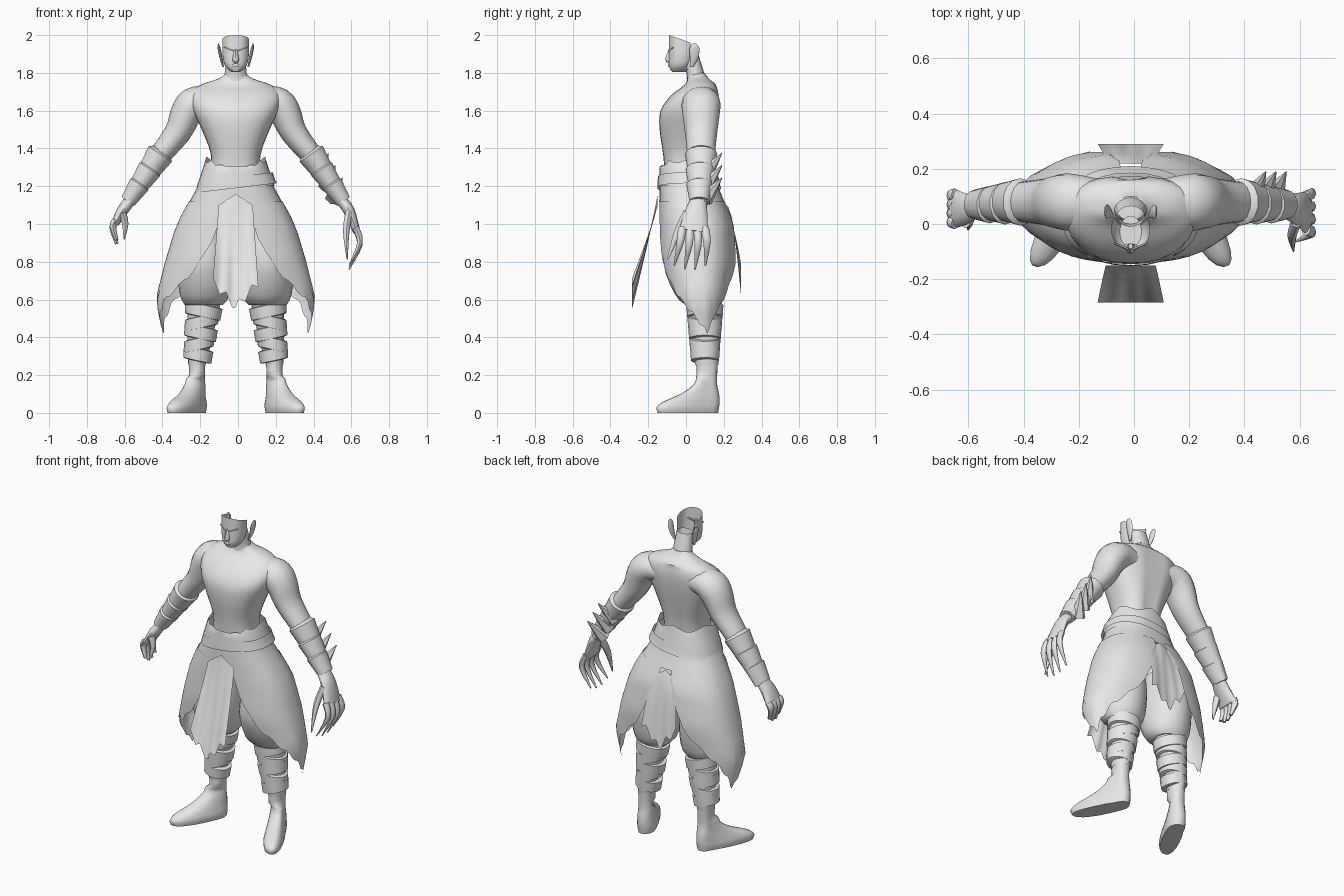
import bpy, bmesh, math
from mathutils import Vector

cube = bpy.data.objects.get("Cube")
if cube:
    bpy.data.objects.remove(cube)

grey = bpy.data.materials.new("plain_grey")
grey.use_nodes = True
shade = (0.8, 0.8, 0.8, 1)
grey.diffuse_color = shade
grey.node_tree.nodes["Principled BSDF"].inputs["Base Color"].default_value = shade


def finish(name, bm):
    bmesh.ops.recalc_face_normals(bm, faces=bm.faces)
    mesh = bpy.data.meshes.new(name)
    bm.to_mesh(mesh)
    bm.free()
    mesh.materials.append(grey)
    ob = bpy.data.objects.new(name, mesh)
    ob.location.x = -.012  # the body axis sits slightly off centre
    bpy.context.collection.objects.link(ob)
    bpy.context.view_layer.objects.active = ob
    ob.select_set(True)
    bpy.ops.object.shade_smooth_by_angle(angle=math.radians(50))
    ob.select_set(False)


def smooth_path(rings, steps):
    """Catmull-Rom refinement of rings (x, y, z, radius across, radius in depth)."""
    pts = [Vector(ring) for ring in rings]
    out = []
    for i in range(len(pts) - 1):
        a, b, c, d = pts[max(i - 1, 0)], pts[i], pts[i + 1], pts[min(i + 2, len(pts) - 1)]
        for k in range(steps):
            t = k / steps
            out.append(b + (c - a) * t / 2 + (a - b * 2.5 + c * 2 - d / 2) * t ** 2
                       + ((b - c) * 3 + d - a) * t ** 3 / 2)
    return out + [pts[-1]]


def oval(ring, angle, u, v, square):
    s, c = math.sin(angle), math.cos(angle)
    return (Vector(ring[:3]) + u * ring[3] * math.copysign(abs(s) ** square, s)
            - v * ring[4] * math.copysign(abs(c) ** square, c))


def loft(name, rings, sides=16, mirror=1, flat=False, square=1, arc=360, caps=True, warp=None, steps=3):
    bm, loops = bmesh.new(), []
    rings = smooth_path(rings, steps)
    closed = arc == 360
    for i, ring in enumerate(rings):
        u, v = Vector((1, 0, 0)), Vector((0, 1, 0))
        if not flat:
            before, after = rings[max(i - 1, 0)], rings[min(i + 1, len(rings) - 1)]
            t = (Vector(after[:3]) - Vector(before[:3])).normalized()
            v = (v - t * t.y).normalized()
            u = v.cross(t)
        loop = []
        for k in range(sides):
            turn = k / (sides if closed else sides - 1) - .5
            co = oval(ring, math.radians(arc * turn), u, v, square)
            if warp:
                co = warp(co)
            loop.append(bm.verts.new((co.x * mirror, co.y, co.z)))
        loops.append(loop)
    for low, high in zip(loops, loops[1:]):
        for k in range(sides if closed else sides - 1):
            j = (k + 1) % sides
            bm.faces.new((low[k], low[j], high[j], high[k]))
    if caps:
        bm.faces.new(loops[0])
        bm.faces.new(loops[-1])
    finish(name, bm)


def level(z, width, front, back):
    return (0, (front + back) / 2, z, width, (back - front) / 2)


def stack(name, levels, **options):
    """Loft of level ovals, each given as (height, half width, front, back)."""
    loft(name, [level(*row) for row in levels], flat=True, **options)


def limb(name, path, depth=.015, y=.08, **options):
    """Loft along (x, z, radius), slightly deeper than wide."""
    loft(name, [(x, y, z, r, r + depth) for x, z, r in path], **options)


def sheet(name, across, down, place):
    bm = bmesh.new()
    grid = [[bm.verts.new(place(i / across, j / down)) for j in range(down + 1)] for i in range(across + 1)]
    for left, right in zip(grid, grid[1:]):
        for j in range(down):
            bm.faces.new((left[j], right[j], right[j + 1], left[j + 1]))
    finish(name, bm)


# Torso with a groove down the spine
def spine(co):
    if co.y > .05 and co.z < 1.72:
        co.y -= .018 * max(0, 1 - abs(co.x) / .06)
    return co


stack("torso", [(1.22, .14, -.11, .12), (1.36, .13, -.12, .13), (1.5, .18, -.14, .155),
                (1.6, .225, -.135, .17), (1.68, .24, -.08, .175), (1.735, .19, -.01, .16),
                (1.77, .09, .01, .12), (1.8, .05, .015, .1)], sides=28, square=.85, warp=spine)
stack("neck", [(1.71, .11, 0, .13), (1.77, .066, .005, .105), (1.82, .056, 0, .09),
               (1.9, .05, -.01, .065)], caps=False)


# Head: a face shell, open at the crown and the back
def crown(co):
    rise = min(1, max(0, co.z - 1.9) * 10)
    co.z -= (co.y + .09) * .35 * rise
    return co


stack("face", [(1.81, .03, -.08, 0), (1.84, .058, -.09, .03), (1.9, .07, -.09, .05), (2, .07, -.09, .05)],
      sides=22, square=.9, arc=250, caps=False, warp=crown)
stack("chin", [(1.805, .025, -.07, 0), (1.82, .04, -.085, .03)])
stack("nose", [(1.85, .01, -.09, -.07), (1.87, .017, -.11, -.07), (1.93, .008, -.09, -.07)], sides=8)
stack("lips", [(1.83, .015, -.09, -.07), (1.84, .025, -.095, -.07), (1.85, .015, -.09, -.07)], sides=8)

# Waist and skirt share one set of levels
SKIRT = [(.4, .38, 0, .18), (.6, .42, -.1, .24), (.8, .37, -.14, .27), (1, .31, -.14, .25),
         (1.2, .2, -.14, .17), (1.35, .15, -.13, .14)]


def skirt_level(z, grow=0):
    for low, high in zip(SKIRT, SKIRT[1:]):
        if z <= high[0]:
            break
    z, width, front, back = Vector(low).lerp(Vector(high), (z - low[0]) / (high[0] - low[0]))
    return z, width + grow, front - grow, back + grow


def ragged(co):
    if co.z > 1.32:
        co.z += .015 * math.sin(5 * math.atan2(co.y, co.x)) - (.04 if co.y < -.1 else 0)
    return co


def slanted(co):
    co.z += co.x * .12
    return co


for name, low, high, grow, warp in (("waist", 1.1, 1.3, 0, None), ("sash", 1.2, 1.34, .006, ragged),
                                    ("sash_band", 1.19, 1.25, .012, slanted)):
    stack(name, [skirt_level(low + (high - low) * i / 4, grow) for i in range(5)],
          sides=28, square=.85, caps=False, warp=warp, steps=1)

# Side panels hang lowest at the hips and part at the front and back
for side, mirror in (("left", 1), ("right", -1)):
    def panel(u, v):
        angle = 8 + 166 * u
        away = (100 - angle) / 90 if angle < 100 else (angle - 100) / 75
        hem = .42 + .4 * away + .28 * away ** 8 + .012 * math.sin(angle)
        ring = level(*skirt_level(1.12 + (hem - 1.12) * v, .004))
        co = oval(ring, math.radians(angle), Vector((1, 0, 0)), Vector((0, 1, 0)), .85)
        return co.x * mirror, co.y, co.z
    sheet(side + "_skirt_panel", 36, 8, panel)

# Hanging cloth flaps with ragged tips
for name, top, tip, near, swing, bend in (("front_flap", 1.16, .56, -.15, -.135, 1.1),
                                          ("back_flap", 1.1, .64, .22, .07, .6)):
    def flap(u, v):
        c = 2 * u - 1
        start = top - .06 * abs(c)
        end = tip + .13 * abs(c) + .025 * math.cos(u * 22)
        return c * (.09 + .03 * v), near + swing * v ** bend, start + (end - start) * v
    sheet(name, 14, 8, flap)


# Legs spread towards the ankle and the toes turn out
def stance(co):
    spread = .165 + min(.04, max(0, .6 - co.z) * .12)
    toe = max(0, .12 - co.y) * .48 if co.z < .2 else 0
    co.x += spread + toe
    return co


for side, mirror in (("left_", 1), ("right_", -1)):
    leg = {"mirror": mirror, "warp": stance}
    stack(side + "trouser", [(.57, .1, 0, .18), (.63, .132, -.06, .21), (.8, .14, -.12, .23),
                             (1, .1, -.08, .18)], sides=20, **leg)
    stack(side + "shin", [(.25, .045, .05, .17), (.35, .06, .04, .18), (.6, .09, .01, .18)], **leg)
    stack(side + "boot", [(0, .06, -.15, .17), (.03, .065, -.155, .175), (.06, .06, -.12, .178),
                          (.1, .052, -.03, .175), (.15, .046, .04, .165), (.2, .042, .055, .165),
                          (.28, .045, .055, .17)], sides=20, square=.85, **leg)

    # Wrapped bands, alternately tilted
    for i in range(5):
        z, r = .54 - .058 * i, .098 - .005 * i
        tilt = .22 * (-1) ** i

        def tilted(co):
            slope = co.x * tilt
            co = stance(co)
            co.z += slope
            return co
        stack(side + "leg_wrap_%d" % (i + 1),
              [(z + h * .034, r - trim, .1 - r + trim, .1 + r - trim)
               for h, trim in ((-1, .015), (-.9, .004), (.9, 0), (1, .015))],
              mirror=mirror, warp=tilted, steps=1)

    # Arm running into the chest, and a bracer of three flared cuffs
    limb(side + "arm", [(.08, 1.64, .06), (.16, 1.65, .078), (.225, 1.635, .088), (.265, 1.58, .083),
                        (.31, 1.48, .07), (.42, 1.34, .055), (.5, 1.22, .045), (.565, 1.11, .03)],
         mirror=mirror)
    for i in range(3):
        x, z, r = .4 + .055 * i, 1.37 - .08 * i, .076 - .009 * i
        limb(side + "bracer_cuff_%d" % (i + 1),
             [(x - .01, z + .015, r - .02), (x, z, r), (x + .06, z - .09, r - .016)],
             y=.08 - .005 * i, depth=.01, mirror=mirror, sides=14, steps=1)

    # Ear and brow ridge
    loft(side + "ear", [(.066, .03, 1.83, .004, .008), (.078, .043, 1.88, .008, .022),
                        (.088, .045, 1.93, .008, .026), (.092, .045, 1.955, .002, .01)],
         sides=8, mirror=mirror, flat=True)
    loft(side + "brow", [(.01, -.09, 1.915, .005, .005), (.06, -.07, 1.935, .004, .004)], sides=6, mirror=mirror)

# Spikes along the back of the left bracer
for i in range(3):
    x, z = .44 + .037 * i, 1.3 - .065 * i
    loft("bracer_spike_%d" % (i + 1), [(x, .1, z - .04, .045, .045), (x + .05, .19, z + .075, .002, .002)],
         sides=6, steps=1)


# Hands: the left reaches with spread fingers, the right is half closed
def hand(side, mirror, knuckle, tip, tip_x, middle, fan, curl, blunt):
    palm = [(.56, .065, 1.125, .03, .045), (.6, .055, 1.07, .03, .058),
            (.64, middle, knuckle, .02, .078 - blunt)]
    loft(side + "palm", palm, sides=12, mirror=mirror)
    for i in range(4):
        step = i - 1.5
        root = Vector((.635, middle + step * (.04 - blunt), knuckle + .02, .018, .022))
        end = Vector((tip_x, middle - curl / 2 + step * fan, tip + .02 * abs(step), .003 + blunt, .004 + blunt))
        bend = (root + end) / 2 + Vector((curl, curl / 4, .02, .004, .006))
        loft(side + "finger_%d" % (i + 1), [root, bend, end], sides=8, mirror=mirror)
    drop = (knuckle - tip) / 2
    loft(side + "thumb", [(.6, .01, 1.06, .02, .025), (.585, middle - 1.5 * fan, knuckle, .017, .02),
                          (.59, middle - 2.5 * fan, knuckle - drop * 1.4, .003, .004)], sides=8, mirror=mirror)


hand("left_", 1, .96, .75, .6, .04, .055, .04, 0)
hand("right_", -1, 1, .885, .63, .055, .03, .018, .006)
